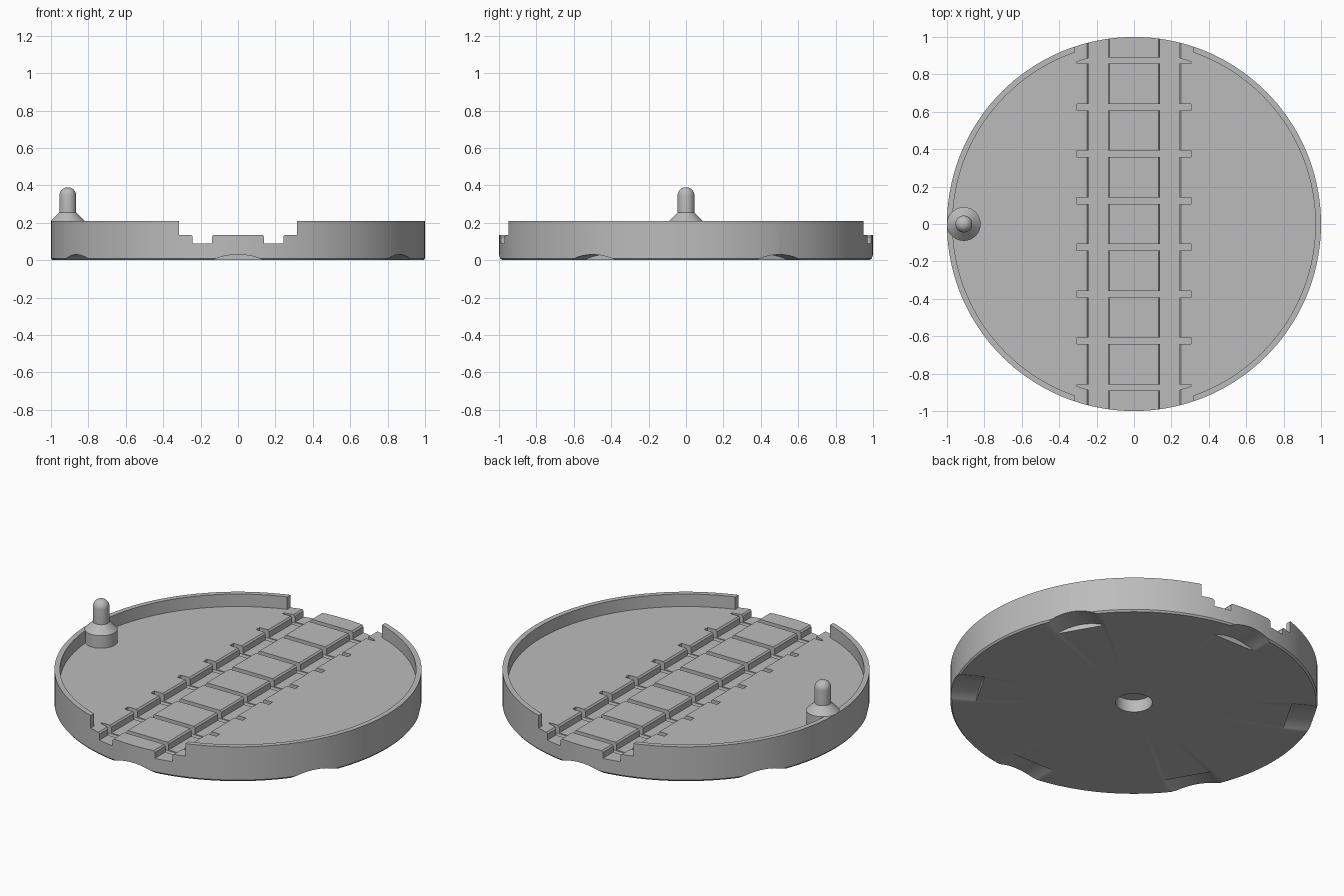
import bpy, bmesh
from math import sin, cos, pi, radians, sqrt
from mathutils import Matrix

if "Cube" in bpy.data.objects:
    bpy.data.objects.remove(bpy.data.objects["Cube"], do_unlink=True)

grey = bpy.data.materials.new("plain grey")
grey.use_nodes = True
colour = (0.5, 0.5, 0.5, 1)
grey.diffuse_color = colour
grey.node_tree.nodes["Principled BSDF"].inputs["Base Color"].default_value = colour

FLOOR, RIM = 0.135, 0.21


def finish(bm, name):
    bmesh.ops.recalc_face_normals(bm, faces=bm.faces)
    mesh = bpy.data.meshes.new(name)
    bm.to_mesh(mesh)
    bm.free()
    mesh.materials.append(grey)
    obj = bpy.data.objects.new(name, mesh)
    bpy.context.collection.objects.link(obj)
    return obj


def lathe(name, profile, steps, centre=(0, 0)):
    """Spin an (r, z) profile that starts and ends on the axis."""
    bm = bmesh.new()
    verts = [bm.verts.new((r, 0, z)) for r, z in profile]
    edges = [bm.edges.new(pair) for pair in zip(verts, verts[1:])]
    bmesh.ops.spin(bm, geom=verts + edges, cent=(0, 0, 0), axis=(0, 0, 1),
                   angle=2 * pi, steps=steps)
    bmesh.ops.remove_doubles(bm, verts=bm.verts, dist=1e-5)
    bmesh.ops.translate(bm, verts=bm.verts, vec=(*centre, 0))
    return finish(bm, name)


def prism(name, outline, start, end, frame=Matrix()):
    """Extrude an outline from start to end along z of the frame."""
    bm = bmesh.new()
    face = bm.faces.new([bm.verts.new((x, y, start)) for x, y in outline])
    out = bmesh.ops.extrude_face_region(bm, geom=[face])
    moved = [v for v in out["geom"] if isinstance(v, bmesh.types.BMVert)]
    bmesh.ops.translate(bm, verts=moved, vec=(0, 0, end - start))
    bmesh.ops.transform(bm, matrix=frame, verts=bm.verts)
    return finish(bm, name)


def cut(target, cutter):
    cutter.hide_render = True
    mod = target.modifiers.new("cut", "BOOLEAN")
    mod.operation, mod.solver, mod.object = "DIFFERENCE", "EXACT", cutter
    bpy.context.view_layer.objects.active = target
    bpy.ops.object.modifier_apply(modifier=mod.name)
    bpy.data.objects.remove(cutter, do_unlink=True)


def smooth(obj):
    bpy.ops.object.select_all(action="DESELECT")
    obj.select_set(True)
    bpy.context.view_layer.objects.active = obj
    bpy.ops.object.shade_smooth_by_angle(angle=radians(30))


# Round tray with a thin raised rim
tray = lathe("turntable_tray", [(0, 0), (0.992, 0), (1, 0.01), (1, RIM),
                                (0.97, RIM), (0.97, FLOOR), (0, FLOOR)], 144)

# Openings in the rim at both ends of the track
for side in (-1, 1):
    gap = [(x, side * y) for x, y in ((-0.315, 0.8), (0.315, 0.8), (0.315, 1.1), (-0.315, 1.1))]
    cut(tray, prism("rim_gap", gap, FLOOR, 0.4))

# Two rail grooves with eased upper edges
upright = Matrix.Rotation(pi / 2, 4, "X")
for side in (-1, 1):
    groove = [(0.14, 0.09), (0.242, 0.09), (0.242, 0.125), (0.25, FLOOR),
              (0.25, 0.3), (0.132, 0.3), (0.132, FLOOR), (0.14, 0.125)]
    cut(tray, prism("rail_groove", [(side * x, z) for x, z in groove], -1.1, 1.1, upright))

# Sleeper slots, the end ones trimmed to follow the rim
for i in range(8):
    y = -0.875 + 0.25 * i
    side = 1 if y > 0 else -1
    inner, outer = abs(y) - 0.017, abs(y) + 0.017
    half = [(0.305, inner)] + [(x, min(outer, sqrt(0.92 ** 2 - x * x)))
                               for x in (0.305, 0.23)]
    slot = half + [(-x, v) for x, v in reversed(half)]
    cut(tray, prism("sleeper_slot", [(x, side * v) for x, v in slot], 0.085, 0.3))

# Six finger scallops under the edge
arc = [(0.34 * cos(2 * pi * i / 96), 0.34 * sin(2 * pi * i / 96) - 0.31) for i in range(96)]
for i in range(6):
    frame = Matrix.Rotation(radians(60 * i), 4, "Z") @ upright
    cut(tray, prism("finger_scallop", arc, 0.85, 1.1, frame))

# Blind pivot hole in the underside
cut(tray, lathe("pivot_hole", [(0, -0.1), (0.1, -0.1), (0.1, 0.075), (0, 0.075)], 48))
smooth(tray)

# Handle peg: collar, cone, shaft and domed tip
dome = [(0.045 * cos(a * pi / 16), 0.345 + 0.045 * sin(a * pi / 16)) for a in range(8)]
peg = lathe("handle_peg", [(0, 0.12), (0.09, 0.12), (0.09, RIM), (0.045, 0.255)]
            + dome + [(0, 0.39)], 48, (-0.91, 0))
smooth(peg)
